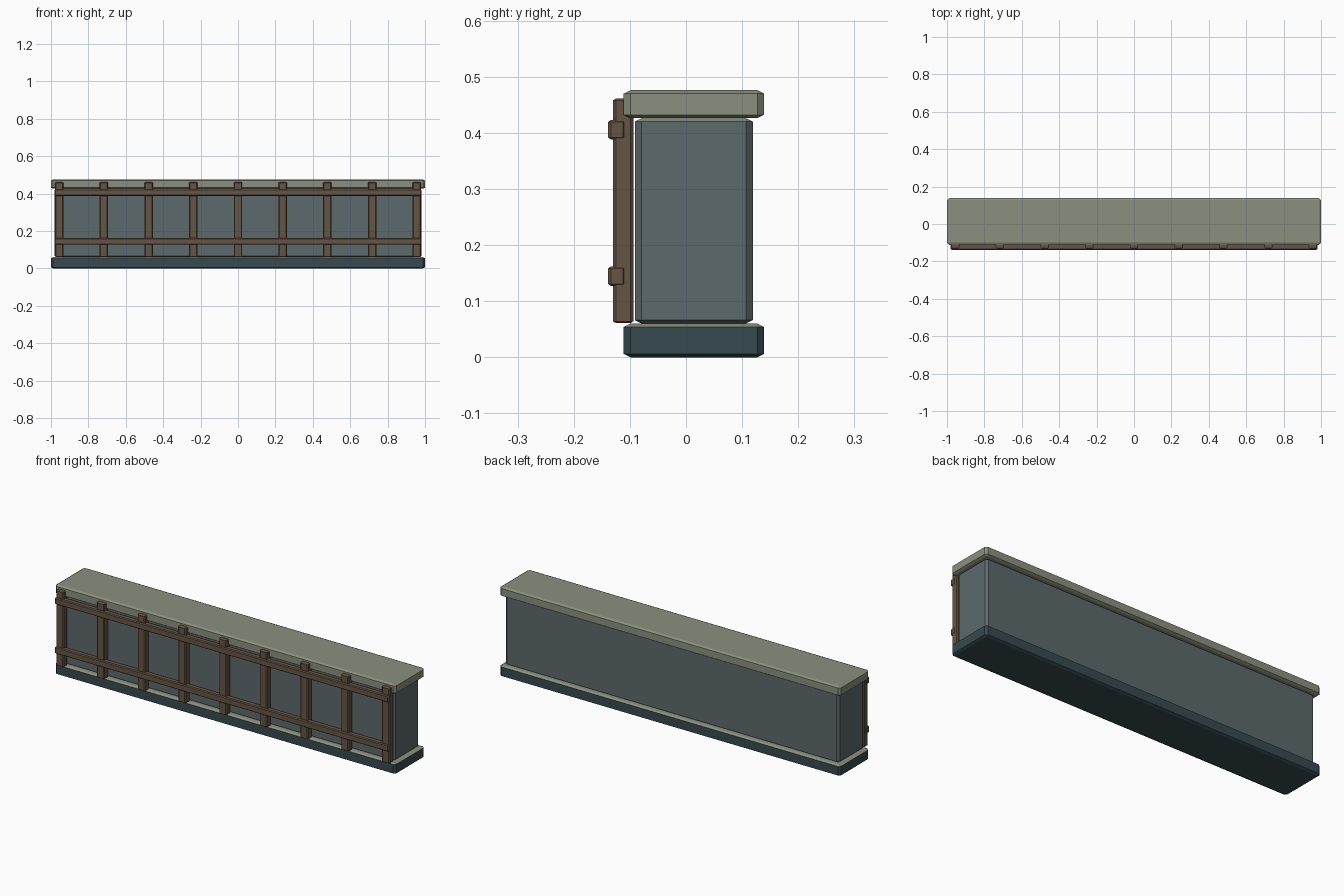
import bpy, bmesh

if "Cube" in bpy.data.objects:
    bpy.data.objects.remove(bpy.data.objects["Cube"])


def material(name, rgb):
    m = bpy.data.materials.new(name)
    m.diffuse_color = (*rgb, 1)
    m.use_nodes = True
    m.node_tree.nodes["Principled BSDF"].inputs["Base Color"].default_value = m.diffuse_color
    return m


STONE = material("pale_stone", (0.26, 0.28, 0.21))
DARK = material("dark_stone", (0.037, 0.068, 0.08))
WALL = material("wall_grey", (0.107, 0.144, 0.15))
WOOD = material("wood", (0.13, 0.089, 0.058))


def box(name, x, y, z, bevel, mat, z_squash=1.0, top_mat=None):
    """Chamfered box from (min, max) ranges; z_squash flattens the chamfer in z."""
    bm = bmesh.new()
    bmesh.ops.create_cube(bm, size=1)
    for v in bm.verts:
        v.co.x *= x[1] - x[0]
        v.co.y *= y[1] - y[0]
        v.co.z *= (z[1] - z[0]) / z_squash
    bmesh.ops.bevel(bm, geom=bm.edges[:], offset=bevel, segments=1,
                    affect='EDGES', profile=0.5)
    for v in bm.verts:
        v.co.z *= z_squash
    bmesh.ops.recalc_face_normals(bm, faces=bm.faces[:])
    bm.normal_update()
    me = bpy.data.meshes.new(name)
    me.materials.append(mat)
    if top_mat:
        me.materials.append(top_mat)
        for f in bm.faces:
            if f.normal.z > 0.3:
                f.material_index = 1
    bm.to_mesh(me)
    bm.free()
    ob = bpy.data.objects.new(name, me)
    ob.location = [(r[0] + r[1]) / 2 for r in (x, y, z)]
    bpy.context.collection.objects.link(ob)
    return ob


# Masonry: plinth, wall body, coping
box("plinth", (-1, 1), (-0.111, 0.139), (0, 0.06), 0.012, DARK, 0.5, STONE)
box("wall_body", (-0.98, 0.98), (-0.091, 0.119), (0.06, 0.426), 0.012, WALL, 0.5, STONE)
box("coping", (-1, 1), (-0.111, 0.139), (0.426, 0.476), 0.012, STONE, 0.5)

# Upright posts along the front
for i in range(9):
    cx = (i - 4) * 0.239
    box(f"post_{i + 1}", (cx - 0.0225, cx + 0.0225), (-0.13, -0.094),
        (0.061, 0.461), 0.005, WOOD, 0.6)

# Horizontal rails across the posts
for name, z in (("lower_rail", (0.127, 0.162)), ("upper_rail", (0.388, 0.423))):
    box(name, (-0.98, 0.98), (-0.139, -0.107), z, 0.005, WOOD, 0.8)
